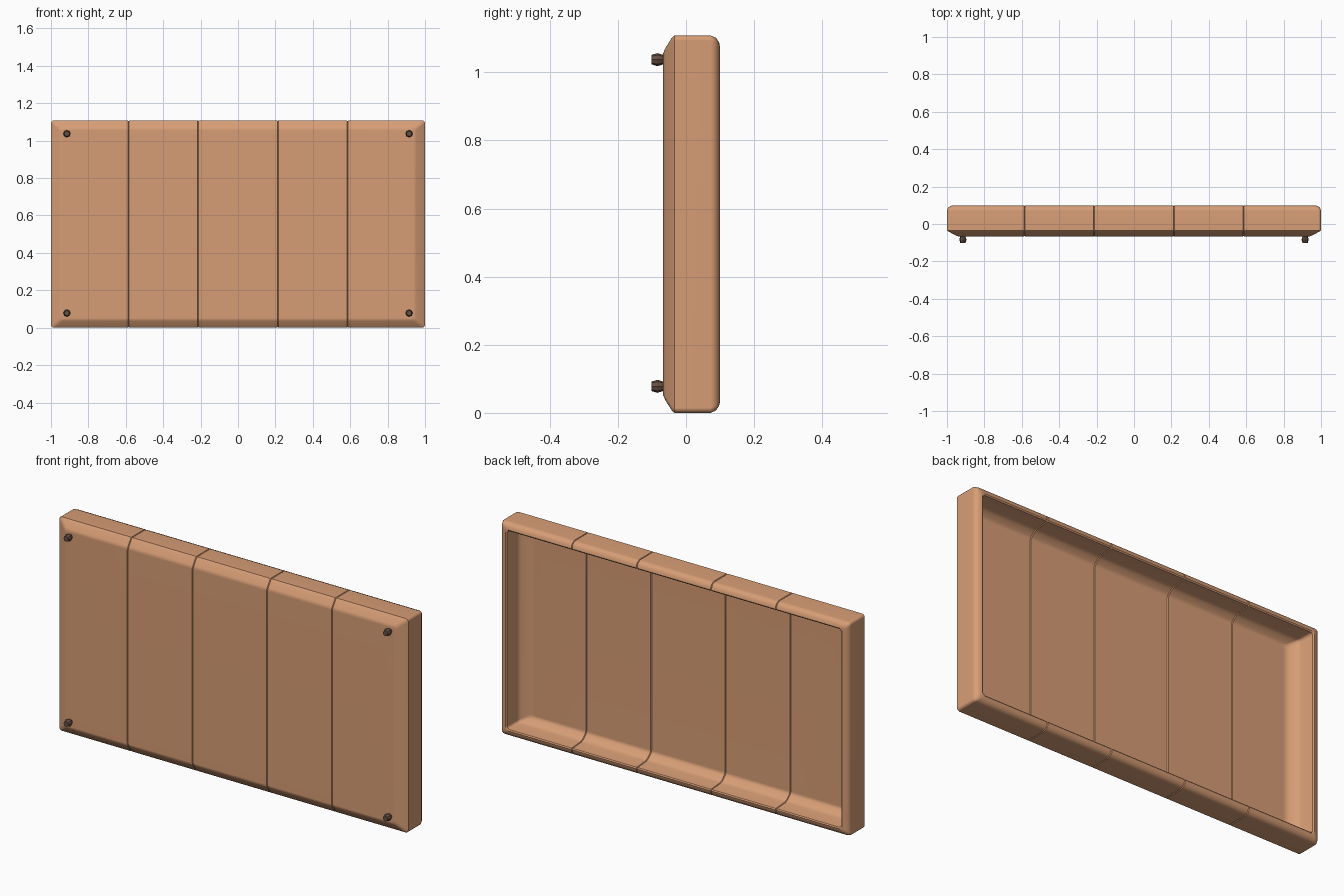
import bpy, bmesh, math
from mathutils import Vector

if "Cube" in bpy.data.objects:
    bpy.data.objects.remove(bpy.data.objects["Cube"])

HEIGHT = 1.108


def material(name, rgb):
    mat = bpy.data.materials.new(name)
    mat.use_nodes = True
    color = (*rgb, 1)
    mat.diffuse_color = color
    mat.node_tree.nodes["Principled BSDF"].inputs["Base Color"].default_value = color
    return mat


def finish(bm, name, mat):
    bmesh.ops.recalc_face_normals(bm, faces=bm.faces)
    mesh = bpy.data.meshes.new(name)
    bm.to_mesh(mesh)
    bm.free()
    obj = bpy.data.objects.new(name, mesh)
    bpy.context.collection.objects.link(obj)
    mesh.materials.append(mat)
    bpy.ops.object.select_all(action='DESELECT')
    obj.select_set(True)
    bpy.context.view_layer.objects.active = obj
    bpy.ops.object.shade_smooth_by_angle(angle=math.radians(35))
    return obj


def rounded_ring(bm, inset_x, inset_z, y, radius=0.015, steps=3):
    """Rounded rectangle of vertices in the XZ plane."""
    half_x, half_z = 1 - inset_x, HEIGHT / 2 - inset_z
    verts = []
    for i, (sx, sz) in enumerate([(1, 1), (-1, 1), (-1, -1), (1, -1)]):
        for k in range(steps + 1):
            a = math.pi / 2 * (i + k / steps)
            verts.append(bm.verts.new((
                sx * (half_x - radius) + radius * math.cos(a), y,
                HEIGHT / 2 + sz * (half_z - radius) + radius * math.sin(a))))
    return verts


tan = material("warm tan", (0.68, 0.34, 0.18))
dark = material("dark brown", (0.13, 0.08, 0.055))

# Solid tray: inner floor, inner slope and wall, rounded rim, outer wall, shoulder, face
profile = [(0.115, 0.085, -0.02), (0.09, 0.07, -0.012), (0.06, 0.052, 0.008),
           (0.05, 0.045, 0.025), (0.042, 0.04, 0.096), (0.036, 0.034, 0.1),
           (0.02, 0.02, 0.097), (0.007, 0.007, 0.088), (0, 0, 0.072),
           (0, 0, -0.034), (0.01, 0.006, -0.041), (0.045, 0.036, -0.06),
           (0.063, 0.052, -0.067)]
bm = bmesh.new()
rings = [rounded_ring(bm, *p) for p in profile]
for a, b in zip(rings, rings[1:]):
    for i in range(len(a)):
        j = (i + 1) % len(a)
        bm.faces.new((a[i], a[j], b[j], b[i]))
bm.faces.new(rings[0])
bm.faces.new(rings[-1])
bmesh.ops.recalc_face_normals(bm, faces=bm.faces)

# Panel seams: narrow V grooves running all the way round
for seam in (-0.585, -0.213, 0.213, 0.585):
    for offset in (-0.003, 0, 0.003):
        bmesh.ops.bisect_plane(bm, geom=bm.verts[:] + bm.edges[:] + bm.faces[:],
                               plane_co=(seam + offset, 0, 0), plane_no=(1, 0, 0))
    bm.normal_update()
    middle = [v for v in bm.verts if abs(v.co.x - seam) < 0.001]
    for v, normal in [(v, v.normal.copy()) for v in middle]:
        v.co -= normal * 0.005
tray = finish(bm, "tray_body", tan)
weighted = tray.modifiers.new("flat_panels", 'WEIGHTED_NORMAL')
weighted.keep_sharp = True

# Corner mounting studs: a tapered base with a faceted head
for side, x in (("right", -0.915), ("left", 0.915)):
    for level, z in (("lower", 0.078), ("upper", 1.037)):
        bm = bmesh.new()
        for r_start, r_end, start, end in ((0.012, 0.019, -0.06, -0.084),
                                           (0.019, 0.014, -0.084, -0.101)):
            part = bmesh.ops.create_cone(bm, cap_ends=True, segments=8, radius1=r_start,
                                         radius2=r_end, depth=start - end)
            for v in part["verts"]:
                v.co = Vector((x + v.co.x, (start + end) / 2 - v.co.z, z + v.co.y))
        finish(bm, f"{level}_{side}_stud", dark)
